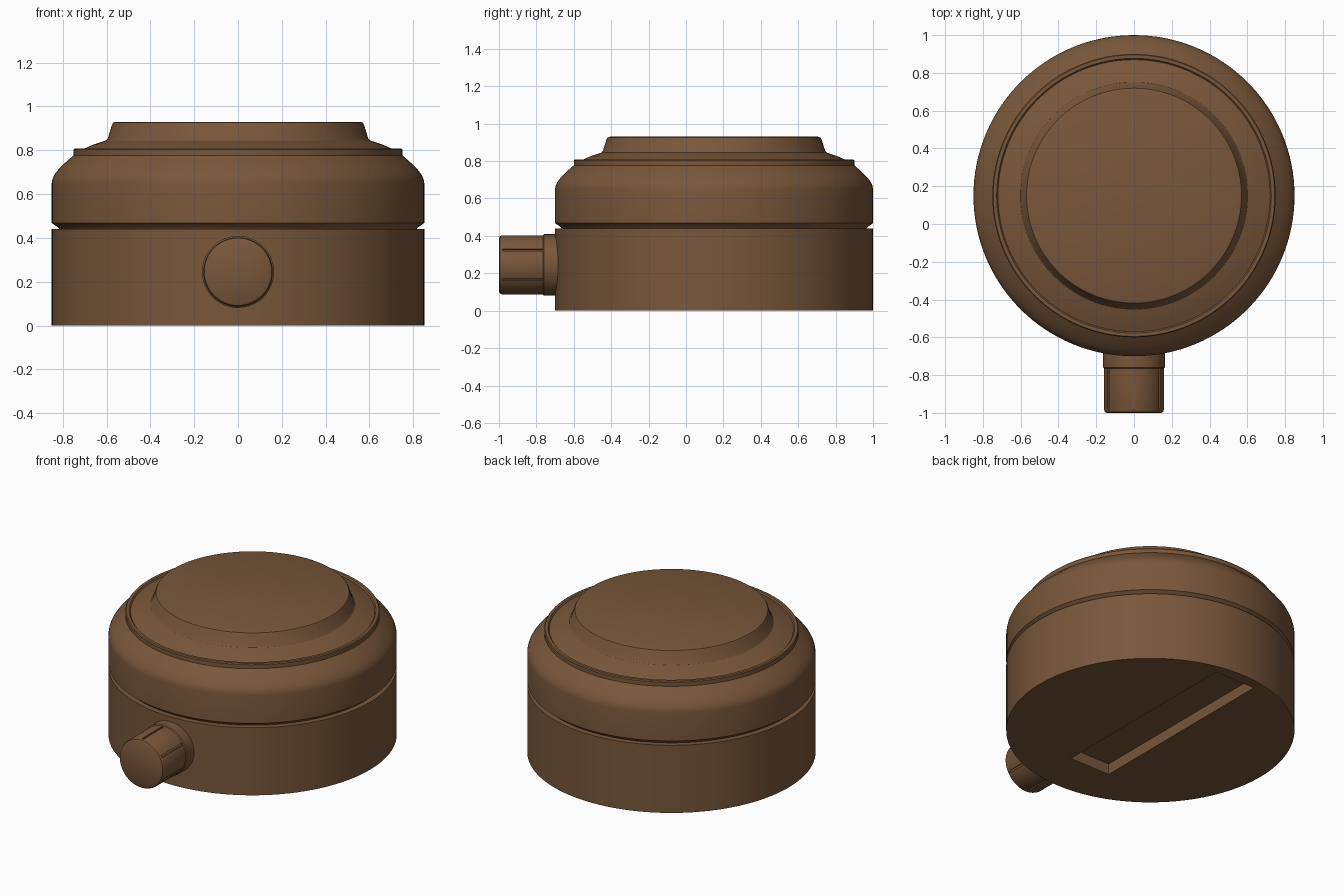
import bpy, bmesh, math
from mathutils import Matrix, Vector

if "Cube" in bpy.data.objects:
    bpy.data.objects.remove(bpy.data.objects["Cube"])

CY = 0.15          # centre of the round housing in y
STEM_Z = 0.245     # height of the side stem axis

brown = bpy.data.materials.new("brown")
brown.diffuse_color = (0.19, 0.095, 0.043, 1)
brown.use_nodes = True
brown.node_tree.nodes["Principled BSDF"].inputs["Base Color"].default_value = brown.diffuse_color


def finish(name, bm, matrix=Matrix()):
    bmesh.ops.recalc_face_normals(bm, faces=bm.faces)
    bm.transform(matrix)
    mesh = bpy.data.meshes.new(name)
    bm.to_mesh(mesh)
    bm.free()
    ob = bpy.data.objects.new(name, mesh)
    bpy.context.collection.objects.link(ob)
    mesh.materials.append(brown)
    return ob


def lathe(name, profile, matrix, steps=128):
    """Spin (radius, height) points around z, then place with matrix."""
    bm = bmesh.new()
    vs = [bm.verts.new((r, 0, z)) for r, z in profile]
    es = [bm.edges.new(p) for p in zip(vs, vs[1:])]
    bmesh.ops.spin(bm, geom=vs + es, cent=(0, 0, 0), axis=(0, 0, 1),
                   angle=math.tau, steps=steps)
    bmesh.ops.remove_doubles(bm, verts=bm.verts, dist=1e-5)
    return finish(name, bm, matrix)


def boxes(name, items):
    """Cutter made of boxes: (size, matrix)."""
    bm = bmesh.new()
    for size, m in items:
        bmesh.ops.create_cube(bm, size=1, matrix=m @ Matrix.Diagonal((*size, 1)))
    ob = finish(name, bm)
    ob.hide_render = True
    return ob


def activate(ob):
    bpy.ops.object.select_all(action='DESELECT')
    ob.select_set(True)
    bpy.context.view_layer.objects.active = ob


def cut(ob, cutter):
    mod = ob.modifiers.new("cut", 'BOOLEAN')
    mod.operation, mod.object, mod.solver = 'DIFFERENCE', cutter, 'EXACT'
    activate(ob)
    bpy.ops.object.modifier_apply(modifier=mod.name)
    bpy.data.objects.remove(cutter)


axis = Matrix.Translation((0, CY, 0))

# Base drum with a long recess underneath
base = lathe("base", [(0, 0), (0.85, 0), (0.85, 0.44), (0, 0.44)], axis)
cut(base, boxes("slot_cutter", [((0.29, 1.33, 0.14),
                                 Matrix.Translation((0, 0.26, 0)))]))

# Lid: seam groove, rounded shoulder, thin rim and raised top disc
lid = lathe("lid", [
    (0.815, 0.44), (0.82, 0.447), (0.85, 0.468), (0.85, 0.65), (0.847, 0.668),
    (0.838, 0.688), (0.82, 0.712), (0.795, 0.737), (0.77, 0.76), (0.75, 0.777),
    (0.75, 0.803), (0.745, 0.809), (0.727, 0.809), (0.72, 0.80), (0.70, 0.808),
    (0.66, 0.826), (0.62, 0.839), (0.602, 0.845), (0.594, 0.855),
    (0.575, 0.916), (0.569, 0.926), (0.557, 0.93), (0, 0.93)], axis)

# Side stem pointing to the front, with a collar against the base
stem_axis = Matrix.Translation((0, 0, STEM_Z)) @ Matrix.Rotation(math.pi / 2, 4, 'X')
stem = lathe("stem", [
    (0, 0.66), (0.164, 0.66), (0.164, 0.76), (0.158, 0.765), (0.158, 0.984),
    (0.154, 0.994), (0.144, 1.0), (0, 1.0)], stem_axis, 72)

# Six fine lengthwise grooves on the stem
grooves = []
for i in range(6):
    turn = Matrix.Rotation(i * math.tau / 6, 4, 'Y')
    grooves.append(((0.012, 0.215, 0.02),
                    Matrix.Translation((0, 0, STEM_Z)) @ turn
                    @ Matrix.Translation((0, -0.873, 0.16))))
cut(stem, boxes("groove_cutter", grooves))

for ob in (base, lid, stem):
    activate(ob)
    bpy.ops.object.shade_smooth_by_angle(angle=math.radians(32))
